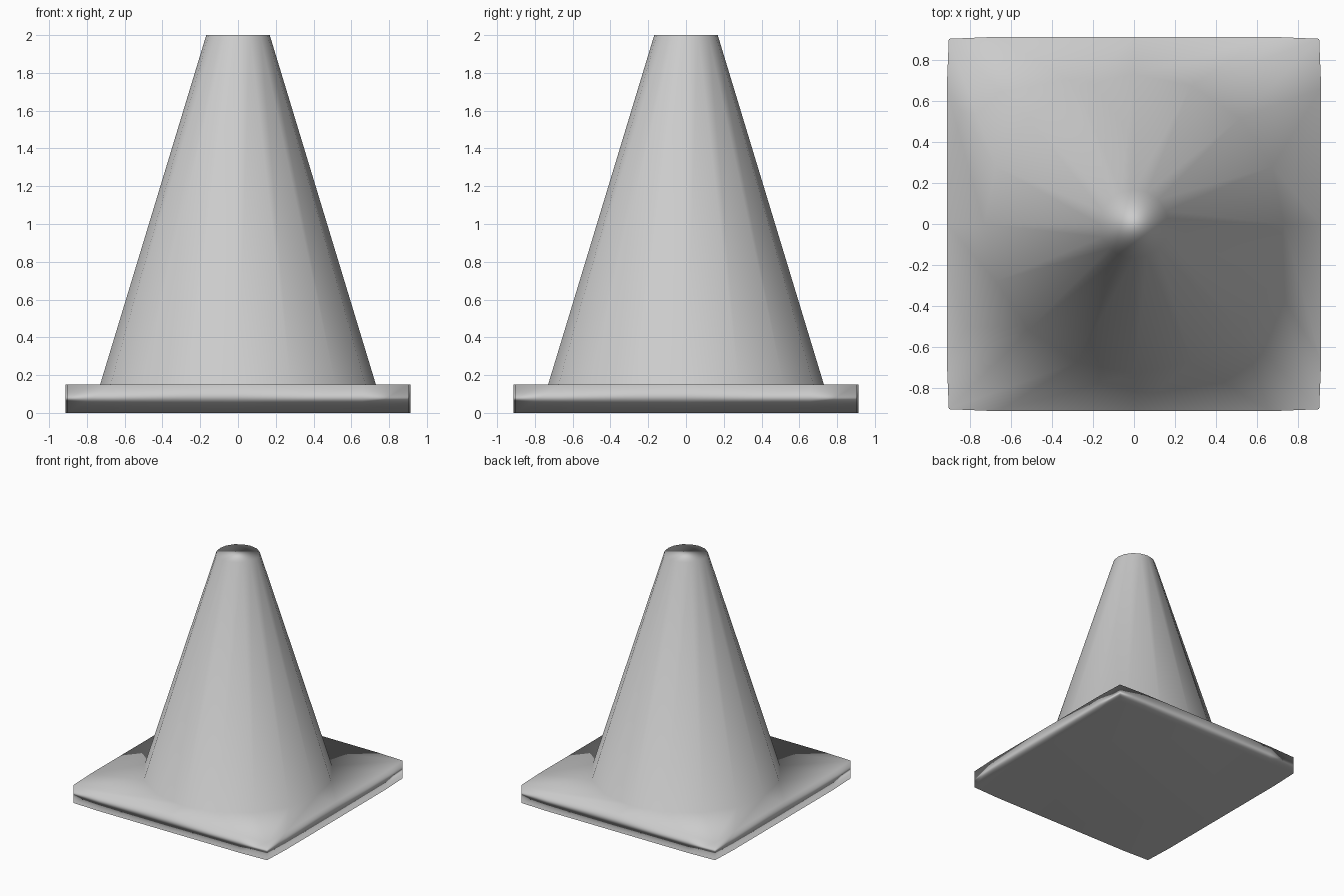
import bpy, bmesh
from math import cos, sin, pi
from mathutils import Vector

if "Cube" in bpy.data.objects:
    bpy.data.objects.remove(bpy.data.objects["Cube"])

bm = bmesh.new()
SIDES = 16

# Plate outline: square with very slightly bowed sides, 16 points from +x
def plate_outline():
    pts = []
    side = [(0.913, 0.0), (0.913, 0.66), (0.903, 0.903), (0.66, 0.913)]
    for k in range(4):
        c, s = round(cos(k * pi / 2)), round(sin(k * pi / 2))
        pts += [(x * c - y * s, x * s + y * c) for x, y in side]
    return pts

def circle(r):
    return [(r * cos(2 * pi * i / SIDES), r * sin(2 * pi * i / SIDES)) for i in range(SIDES)]

def ring(points, z):
    return [bm.verts.new((x, y, z)) for x, y in points]

# Plate bottom, plate top, cone foot and cone tip as stacked rings
rings = [ring(plate_outline(), 0.0), ring(plate_outline(), 0.15),
         ring(circle(0.73), 0.15), ring(circle(0.168), 2.0)]
for a, b in zip(rings, rings[1:]):
    for i in range(SIDES):
        j = (i + 1) % SIDES
        bm.faces.new((a[i], a[j], b[j], b[i]))

# Flat underside and flat tip
bm.faces.new(rings[0][::-1])
bm.faces.new(rings[-1])
for f in bm.faces:
    f.smooth = True
bmesh.ops.recalc_face_normals(bm, faces=bm.faces[:])

mesh = bpy.data.meshes.new("traffic_cone")
bm.to_mesh(mesh)
bm.free()

# Smooth shading weighted by face area, so the big faces stay visually flat
normals = [Vector() for v in mesh.vertices]
for p in mesh.polygons:
    for v in p.vertices:
        normals[v] += p.normal * p.area
mesh.normals_split_custom_set_from_vertices([n.normalized() for n in normals])

# Mid grey
grey = bpy.data.materials.new("mid_grey")
grey.diffuse_color = (0.588, 0.588, 0.588, 1)
grey.use_nodes = True
grey.node_tree.nodes["Principled BSDF"].inputs["Base Color"].default_value = grey.diffuse_color
mesh.materials.append(grey)
bpy.context.collection.objects.link(bpy.data.objects.new("traffic_cone", mesh))
